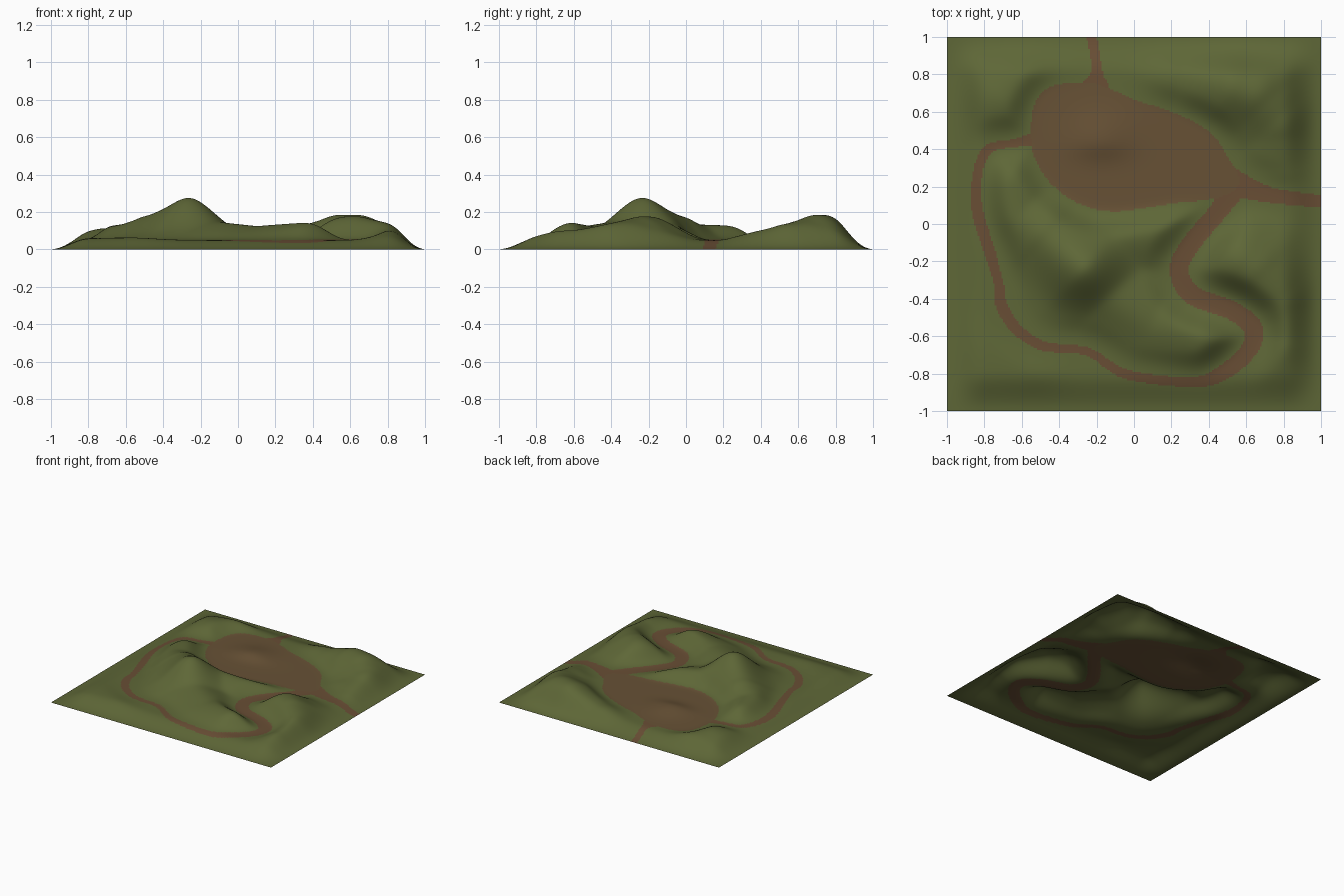
import bpy, math

if "Cube" in bpy.data.objects:
    bpy.data.objects.remove(bpy.data.objects["Cube"])

N = 220          # grid resolution
FLOOR = 0.05     # level of the paths and clearing


def material(name, rgb):
    m = bpy.data.materials.new(name)
    m.diffuse_color = (*rgb, 1)
    m.use_nodes = True
    m.node_tree.nodes["Principled BSDF"].inputs["Base Color"].default_value = m.diffuse_color
    return m


def smooth(t):
    t = max(0.0, min(1.0, t))
    return t * t * (3 - 2 * t)


def spline(pts, closed=False, steps=3):
    """Catmull-Rom through points of any dimension."""
    n, out = len(pts), []
    for i in range(n if closed else n - 1):
        if closed:
            q = [pts[(i + k) % n] for k in (-1, 0, 1, 2)]
        else:
            q = [pts[max(0, min(n - 1, i + k))] for k in (-1, 0, 1, 2)]
        for s in range(steps):
            t = s / steps
            out.append(tuple(0.5 * (2 * b + (c - a) * t + (2 * a - 5 * b + 4 * c - d) * t * t
                                    + (3 * b - a - 3 * c + d) * t ** 3)
                             for a, b, c, d in zip(*q)))
    return out if closed else out + [pts[-1]]


def segment(x, y, a, b):
    """Distance to a segment and the position along it."""
    dx, dy = b[0] - a[0], b[1] - a[1]
    t = ((x - a[0]) * dx + (y - a[1]) * dy) / (dx * dx + dy * dy + 1e-12)
    t = max(0.0, min(1.0, t))
    return math.hypot(x - a[0] - t * dx, y - a[1] - t * dy), t


# Ridges: x, y, crest height
ridges = [
    [(-0.65, 0.20, .13), (-0.61, 0.04, .135), (-0.46, -0.06, .185), (-0.27, -0.23, .265)],
    [(-0.26, -0.25, .225), (-0.13, -0.38, .15), (0.1, -0.53, .125), (0.36, -0.59, .147)],
    [(-0.26, -0.21, .225), (-0.1, -0.08, .145), (0.18, -0.02, .11)],
    [(0.58, -0.20, .178), (0.64, -0.24, .178), (0.80, -0.40, .14), (0.80, -0.62, .11)],
    [(0.25, 0.79, .10), (0.54, 0.73, .187), (0.64, 0.70, .187), (0.77, 0.56, .14), (0.79, 0.3, .08)],
    [(-0.70, 0.67, .115), (-0.60, 0.77, .10), (-0.4, 0.85, .06)],
    [(-0.82, -0.70, .06), (-0.55, -0.77, .065)],
]
# Paths: x, y, half width
paths = [
    [(-0.23, 1.02, .027), (-0.205, 0.88, .026), (-0.20, 0.78, .04), (-0.21, 0.70, .09)],
    [(0.48, 0.22, .1), (0.58, 0.20, .065), (0.75, 0.15, .04), (1.02, 0.12, .033)],
    [(0.51, 0.17, .07), (0.46, 0.08, .05), (0.31, -0.10, .05), (0.24, -0.24, .05),
     (0.31, -0.38, .05), (0.52, -0.46, .05), (0.64, -0.56, .05), (0.61, -0.68, .045),
     (0.47, -0.80, .04), (0.33, -0.845, .028), (0.1, -0.83, .025), (-0.08, -0.79, .025),
     (-0.25, -0.68, .022), (-0.48, -0.655, .025), (-0.63, -0.56, .03), (-0.71, -0.43, .032),
     (-0.72, -0.33, .025), (-0.78, -0.12, .03), (-0.84, 0.08, .03), (-0.835, 0.28, .025),
     (-0.78, 0.40, .025), (-0.66, 0.43, .02), (-0.54, 0.45, .035)],
]
paths = [spline(p) for p in paths]
clearing = spline([(-0.55, 0.45), (-0.545, 0.6), (-0.49, 0.71), (-0.38, 0.75), (-0.2, 0.75),
                   (0, 0.665), (0.2, 0.6), (0.4, 0.5), (0.5, 0.36), (0.57, 0.22), (0.45, 0.14),
                   (0.2, 0.11), (-0.1, 0.065), (-0.3, 0.11), (-0.45, 0.22), (-0.53, 0.35)],
                  True, 2)


def path_distance(x, y):
    best = 9.0
    for p in paths:
        for a, b in zip(p, p[1:]):
            d, t = segment(x, y, a, b)
            best = min(best, d - (a[2] + (b[2] - a[2]) * t))
    return best


def clearing_distance(x, y):
    best, inside = 9.0, False
    for a, b in zip(clearing, clearing[1:] + clearing[:1]):
        best = min(best, segment(x, y, a, b)[0])
        if (a[1] > y) != (b[1] > y) and x < a[0] + (y - a[1]) * (b[0] - a[0]) / (b[1] - a[1]):
            inside = not inside
    return -best if inside else best


def height(x, y, d):
    ex, ey = 1 - abs(x), 1 - abs(y)
    total = 0
    for r in ridges:
        top = 0
        for a, b in zip(r, r[1:]):
            s, t = segment(x, y, a, b)
            h = a[2] + (b[2] - a[2]) * t - FLOOR
            w = 0.17 + 0.2 * h
            top = max(top, h * math.exp(-(s / w) ** 2))
        total += top ** 6
    hills = total ** (1 / 6) * smooth(d / 0.16 + 0.12) * smooth(ex / 0.2) * smooth(ey / 0.22)
    # low mound inside the clearing, steeper towards the front
    v = y - 0.44
    mound = 0.03 * math.exp(-((x + 0.18) / 0.16) ** 2 - (v / (0.15 if v > 0 else 0.09)) ** 2)
    return FLOOR * smooth(ex / 0.2) * smooth(ey / 0.2) + hills + mound


# Terrain sheet
verts, dist = [], []
for j in range(N + 1):
    for i in range(N + 1):
        x, y = 2 * i / N - 1, 2 * j / N - 1
        p, c = path_distance(x, y), clearing_distance(x, y)
        verts.append((x, y, max(0, height(x, y, min(p, c)))))
        dist.append((p, c))
# Soften the creases along the ridge lines
z = [v[2] for v in verts]
W = N + 1
for _ in range(14):
    new = z[:]
    for j in range(1, N):
        for k in range(j * W + 1, j * W + N):
            new[k] = 0.2 * (z[k] + z[k - 1] + z[k + 1] + z[k - W] + z[k + W])
    z = new
verts = [(v[0], v[1], h) for v, h in zip(verts, z)]
faces = [(k, k + 1, k + W + 1, k + W) for j in range(N) for k in range(j * W, j * W + N)]
mesh = bpy.data.meshes.new("terrain")
mesh.from_pydata(verts, [], faces)
terrain = bpy.data.objects.new("terrain", mesh)
bpy.context.collection.objects.link(terrain)
for m in (material("grass green", (.112, .135, .038)),
          material("path brown", (.140, .076, .035)),
          material("clearing brown", (.136, .083, .036))):
    mesh.materials.append(m)

# Colour faces by their distance to the paths and clearing
for f in mesh.polygons:
    p = sum(dist[k][0] for k in f.vertices)
    c = sum(dist[k][1] for k in f.vertices)
    f.material_index = 2 if c < 0 else 1 if p < 0 else 0
    f.use_smooth = True
